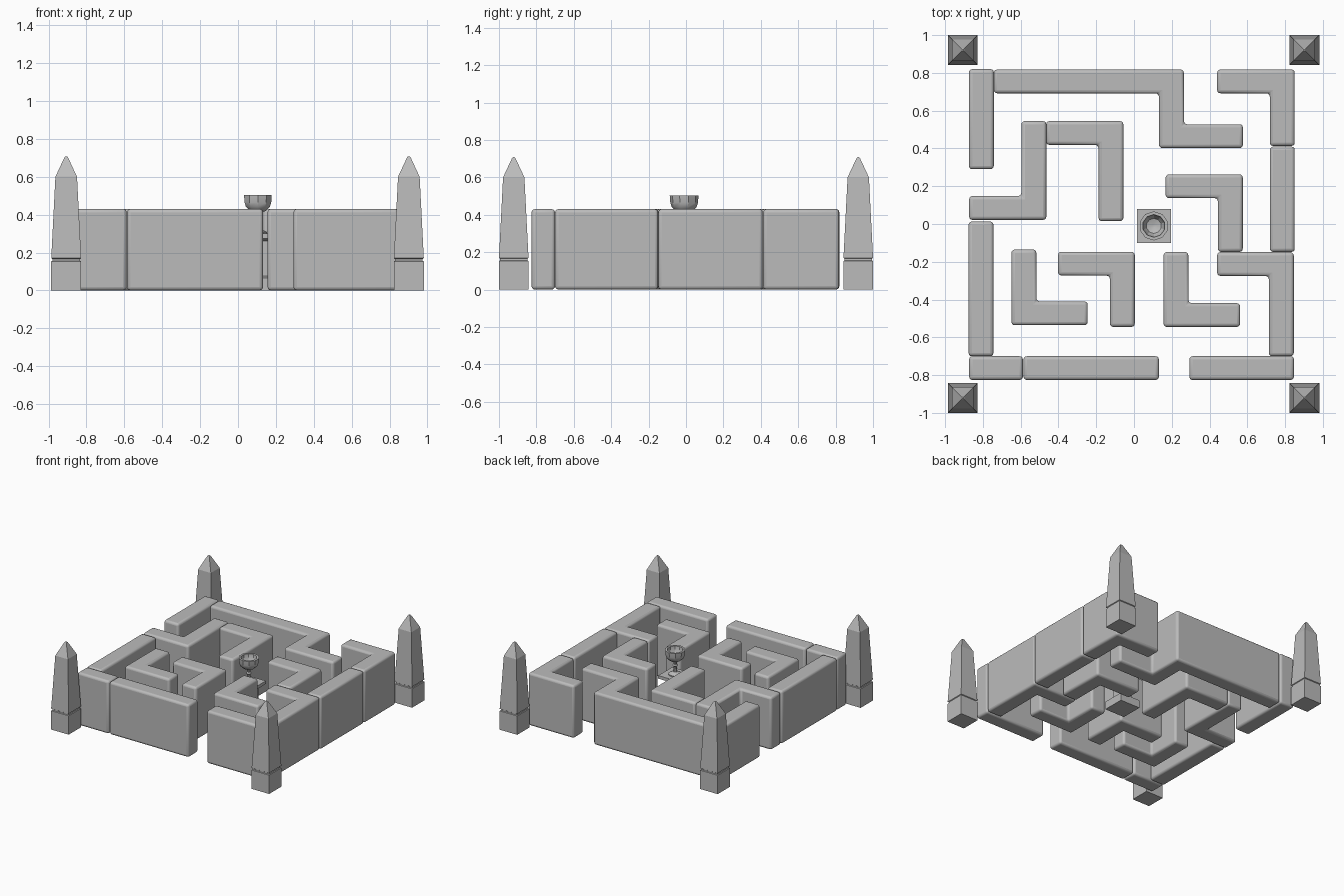
import bpy
import bmesh
import math
from mathutils import Vector

if "Cube" in bpy.data.objects:
    bpy.data.objects.remove(bpy.data.objects["Cube"], do_unlink=True)

stone = bpy.data.materials.new("grey_stone")
stone.use_nodes = True
GREY = (0.5, 0.5, 0.5, 1)
stone.diffuse_color = GREY
stone.node_tree.nodes["Principled BSDF"].inputs["Base Color"].default_value = GREY


def finish(name, bm, smooth=None):
    bmesh.ops.recalc_face_normals(bm, faces=bm.faces)
    mesh = bpy.data.meshes.new(name)
    bm.to_mesh(mesh)
    bm.free()
    mesh.materials.append(stone)
    obj = bpy.data.objects.new(name, mesh)
    bpy.context.collection.objects.link(obj)
    if smooth:
        bpy.ops.object.select_all(action='DESELECT')
        obj.select_set(True)
        bpy.context.view_layer.objects.active = obj
        bpy.ops.object.shade_smooth_by_angle(angle=math.radians(smooth))
    return obj


def lathe(name, profile, sides, centre, turn=0.0, smooth=None):
    """Stack rings of (radius, height) into a closed solid."""
    bm = bmesh.new()
    rings = []
    for r, z in profile:
        angles = [turn + math.tau * i / sides for i in range(sides)]
        rings.append([bm.verts.new((centre[0] + r * math.cos(a),
                                    centre[1] + r * math.sin(a), z)) for a in angles])
    for low, high in zip(rings, rings[1:]):
        for i in range(sides):
            j = (i + 1) % sides
            bm.faces.new((low[i], low[j], high[j], high[i]))
    bm.faces.new(rings[0])
    bm.faces.new(rings[-1])
    return finish(name, bm, smooth)


def square_stack(name, profile, centre):
    """Same as lathe, but square, with half widths in place of radii."""
    return lathe(name, [(h * math.sqrt(2), z) for h, z in profile], 4, centre, math.pi / 4)


def wall(name, *path, half=(0.066, 0.063), height=0.43):
    """Thicken a right-angled centre line into a block with rounded edges."""
    pts = [Vector(p) for p in path]
    normals = []
    for a, b in zip(pts, pts[1:]):
        d = (b - a).normalized()
        normals.append(Vector((-d.y * half[0], d.x * half[1])))
    left, right = [], []
    for i, p in enumerate(pts):
        off = Vector((0, 0))
        if i > 0:
            off += normals[i - 1]
        if i < len(normals) and (i == 0 or normals[i] != normals[i - 1]):
            off += normals[i]
        left.append(p + off)
        right.append(p - off)
    bm = bmesh.new()
    face = bm.faces.new([bm.verts.new((p.x, p.y, 0)) for p in left + right[::-1]])
    top = bmesh.ops.extrude_face_region(bm, geom=[face])["geom"]
    bmesh.ops.translate(bm, vec=(0, 0, height),
                        verts=[v for v in top if isinstance(v, bmesh.types.BMVert)])
    obj = finish(name, bm, 40)
    bevel = obj.modifiers.new("rounded_edges", 'BEVEL')
    bevel.width = 0.018
    bevel.segments = 3
    return obj


# Outer walls
wall("north_west_wall", (-0.808, 0.29), (-0.808, 0.82))
wall("north_wall", (-0.742, 0.755), (0.198, 0.755), (0.198, 0.465), (0.577, 0.465))
wall("north_east_wall", (0.44, 0.755), (0.785, 0.755), (0.785, 0.413))
wall("east_wall", (0.785, 0.41), (0.785, -0.148))
wall("south_east_wall", (0.44, -0.212), (0.78, -0.212), (0.78, -0.7))
wall("south_wall_right", (0.293, -0.763), (0.847, -0.763))
wall("south_wall_middle", (-0.585, -0.763), (0.132, -0.763))
wall("south_west_wall", (-0.873, -0.763), (-0.588, -0.763))
wall("west_wall", (-0.81, -0.7), (-0.81, 0.013))
wall("west_inner_wall", (-0.873, 0.085), (-0.53, 0.085), (-0.53, 0.545))

# Inner walls
wall("inner_wall_north", (-0.465, 0.482), (-0.122, 0.482), (-0.122, 0.015))
wall("inner_wall_east", (0.167, 0.2), (0.51, 0.2), (0.51, -0.148))
wall("inner_wall_west", (-0.583, -0.135), (-0.583, -0.473), (-0.245, -0.473))
wall("inner_wall_south", (-0.402, -0.21), (-0.062, -0.21), (-0.062, -0.545))
wall("inner_wall_south_east", (0.222, -0.148), (0.222, -0.482), (0.562, -0.482))

# Corner obelisks: base block, groove, tapered shaft, blunt tip
obelisk = [(0.079, 0), (0.079, 0.153), (0.073, 0.156), (0.073, 0.166),
           (0.079, 0.17), (0.057, 0.6), (0.009, 0.703), (0.004, 0.708)]
for x, side in ((-0.907, "right"), (0.902, "left")):
    for y, end in ((-0.921, "front"), (0.921, "back")):
        square_stack(f"obelisk_{end}_{side}", obelisk, (x, y))

# Pedestal and goblet
centre = (0.105, -0.01)
square_stack("pedestal", [(0.09, 0), (0.09, 0.065), (0.05, 0.075), (0.05, 0.26),
                          (0.09, 0.275), (0.09, 0.3)], centre)
goblet = [(0.05, 0.3), (0.05, 0.308), (0.016, 0.325), (0.012, 0.365), (0.02, 0.375),
          (0.012, 0.385), (0.014, 0.41), (0.045, 0.42), (0.067, 0.442), (0.074, 0.465),
          (0.077, 0.503), (0.06, 0.503), (0.057, 0.465), (0.04, 0.44), (0.01, 0.43)]
lathe("goblet", goblet, 10, centre, math.pi / 10, smooth=30)
